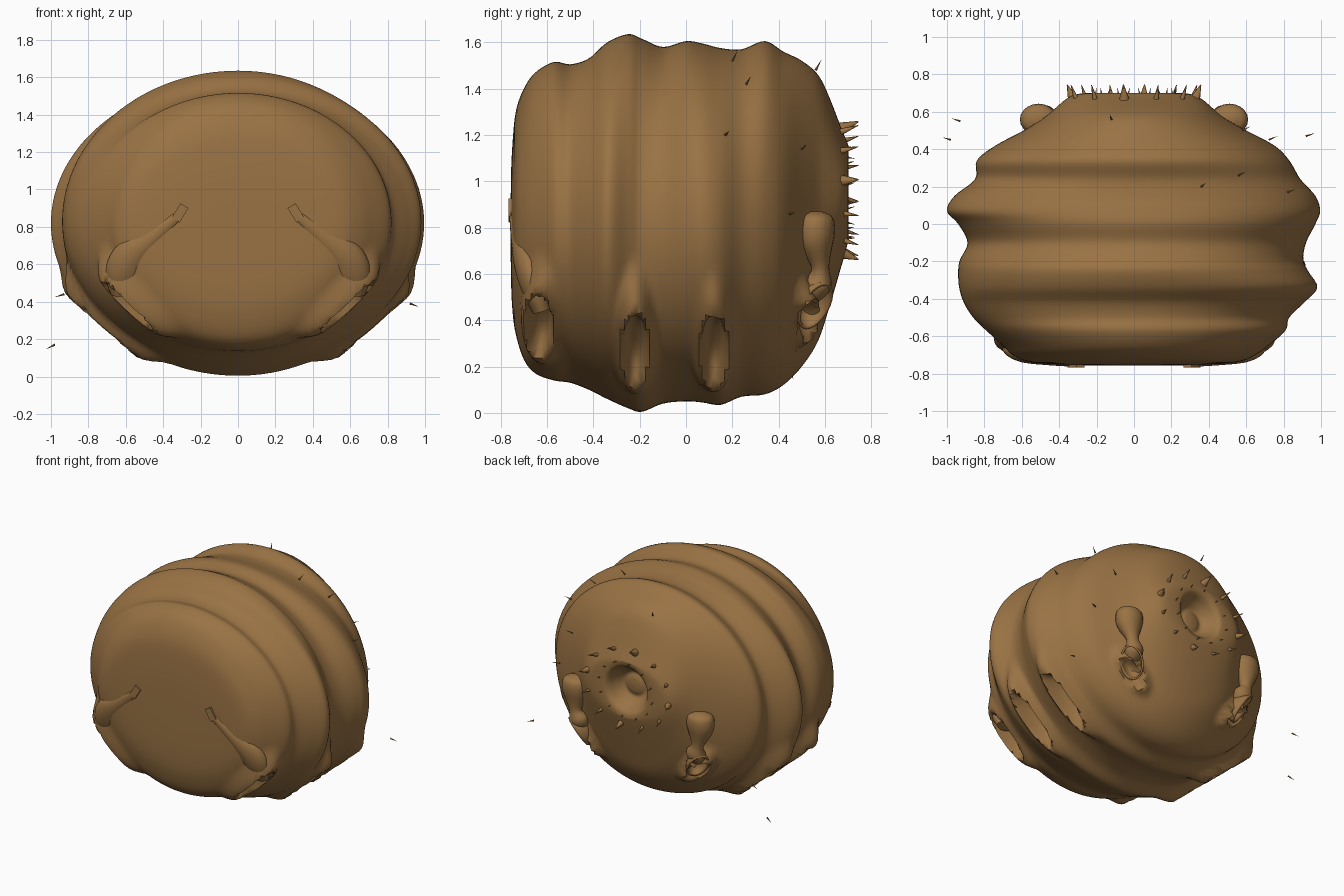
import bpy, bmesh, math
from mathutils import Vector

default = bpy.data.objects.get("Cube")
if default:
    bpy.data.objects.remove(default, do_unlink=True)

# One warm brown skin colour
skin = bpy.data.materials.new("brown_skin")
skin.use_nodes = True
colour = (0.32, 0.17, 0.058, 1)
skin.diffuse_color = colour
shader = next(n for n in skin.node_tree.nodes if n.type == 'BSDF_PRINCIPLED')
shader.inputs["Base Color"].default_value = colour
shader.inputs["Roughness"].default_value = 0.7


def finish(bm, name, angle=50):
    """Turn a bmesh into a named, coloured, smooth object."""
    bmesh.ops.recalc_face_normals(bm, faces=bm.faces)
    mesh = bpy.data.meshes.new(name)
    bm.to_mesh(mesh)
    bm.free()
    mesh.materials.append(skin)
    obj = bpy.data.objects.new(name, mesh)
    bpy.context.collection.objects.link(obj)
    bpy.ops.object.select_all(action='DESELECT')
    obj.select_set(True)
    bpy.context.view_layer.objects.active = obj
    bpy.ops.object.shade_smooth_by_angle(angle=math.radians(angle))
    return obj


def loft(bm, rings):
    """Skin a list of vertex rings and close both ends."""
    loops = [[bm.verts.new(p) for p in ring] for ring in rings]
    for a, b in zip(loops, loops[1:]):
        for i in range(len(a)):
            j = (i + 1) % len(a)
            bm.faces.new((a[i], a[j], b[j], b[i]))
    bm.faces.new(loops[0])
    bm.faces.new(loops[-1])


def spline(rows, steps):
    """Smooth interpolation through rows of numbers."""
    out = []
    last = len(rows) - 1
    for i in range(last):
        p, q, r, s = (rows[max(0, min(last, i + k))] for k in (-1, 0, 1, 2))
        for n in range(steps):
            t = n / steps
            out.append([0.5 * (2 * b + (c - a) * t + (2 * a - 5 * b + 4 * c - d) * t * t
                               + (3 * b - a - 3 * c + d) * t ** 3)
                        for a, b, c, d in zip(p, q, r, s)])
    return out + [list(rows[-1])]


def tube(bm, rows, sides=20, flat=1.0):
    """Tapered tube through (x, y, z, radius) rows, flattened along y."""
    path = spline(rows, 5)
    rings = []
    for k, row in enumerate(path):
        a, b = path[max(k - 1, 0)], path[min(k + 1, len(path) - 1)]
        along = (Vector(b[:3]) - Vector(a[:3])).normalized()
        side = along.cross(Vector((0, 1, 0))).normalized()
        up = side.cross(along)
        ring = []
        for i in range(sides):
            t = math.tau * i / sides
            ring.append(Vector(row[:3]) + row[3] * (side * math.cos(t) + up * math.sin(t) * flat))
        rings.append(ring)
    loft(bm, rings)


def cone(bm, base, direction, radius, length, sides=8):
    """Pointed bristle starting at base."""
    direction = Vector(direction).normalized()
    turn = direction.to_track_quat('Z', 'Y').to_matrix().to_4x4()
    turn.translation = Vector(base) + direction * length / 2
    bmesh.ops.create_cone(bm, cap_ends=True, segments=sides, radius1=radius,
                          radius2=radius * 0.1, depth=length, matrix=turn)


# Body: stations of y, top, bottom, right width, left width
stations = [
    (-.757, .81, .79, .01, .01), (-.756, 1.0, .6, .22, .22), (-.75, 1.15, .45, .44, .44),
    (-.735, 1.3, .34, .57, .57), (-.70, 1.4, .23, .65, .65), (-.65, 1.47, .17, .7, .72),
    (-.57, 1.515, .14, .79, .81), (-.5, 1.505, .13, .86, .83), (-.42, 1.53, .1, .91, .91),
    (-.34, 1.6, .06, .935, .98), (-.25, 1.635, .02, .94, .93), (-.19, 1.615, .005, .93, .905),
    (-.1, 1.58, .04, .89, .92), (0, 1.605, .05, .94, .97), (.07, 1.595, .045, 1, .995),
    (.15, 1.575, .035, .96, .97), (.24, 1.57, .07, .85, .89), (.34, 1.605, .08, .84, .83),
    (.42, 1.56, .12, .74, .75), (.5, 1.52, .2, .59, .6), (.57, 1.46, .31, .48, .48),
    (.62, 1.36, .46, .42, .42), (.67, 1.23, .63, .36, .36), (.695, 1.17, .72, .3, .3)]
# Mouth: lip, crater and central mound, as (y, radius)
mouth = [(.70, .2), (.685, .165), (.63, .13), (.59, .09), (.6, .05), (.605, .005)]
stations += [(y, .95 + r, .95 - r, r, r) for y, r in mouth]

SIDES = 128
rings = []
for y, top, bottom, right, left in spline(stations, 5):
    mid, high = (top + bottom) / 2, (top - bottom) / 2
    ring = []
    for i in range(SIDES):
        t = math.tau * i / SIDES
        c = math.cos(t)
        ring.append(Vector((c * (left if c > 0 else right), y, mid + high * math.sin(t))))
    rings.append(ring)

# Leg sockets: centre, outward direction, half length, half width, depth
sockets = [
    ((.59, -.64, .37), (.66, -.25, -.7), .21, .07, .1),
    ((.725, -.22, .265), (.66, 0, -.75), .25, .065, .1),
    ((.73, .12, .265), (.66, 0, -.75), .25, .065, .1),
    ((.47, .54, .4), (.55, .65, -.55), .13, .06, .08)]


def press_socket(p, centre, out, half_long, half_wide, depth, sign):
    """Raise a flat rim around a socket and hollow its middle."""
    centre = Vector((centre[0] * sign, *centre[1:]))
    out = Vector((out[0] * sign, *out[1:])).normalized()
    across = Vector((0, 1, 0))
    across = (across - out * across.dot(out)).normalized()
    along = across.cross(out)
    d = p - centre
    height = d.dot(out)
    if abs(height) > .35:
        return
    r = math.hypot(d.dot(along) / half_long, d.dot(across) / half_wide)
    if r < .9:
        p += out * (-depth * (1 - (r / .9) ** 4) - height)
    elif r < 1.6:
        f = (1.6 - r) / .7
        p -= out * height * f * f * (3 - 2 * f)


for ring in rings:
    for p in ring:
        for socket in sockets:
            press_socket(p, *socket, 1 if p.x > 0 else -1)
        p.z = max(p.z, 0)
bm = bmesh.new()
loft(bm, rings)
finish(bm, "body", 60)

for sign, side in ((1, "left"), (-1, "right")):
    # Front limb sweeping up the face to a small square tip
    bm = bmesh.new()
    tube(bm, [(sign * .61, -.62, .44, .07), (sign * .61, -.655, .55, .1), (sign * .57, -.69, .65, .09),
              (sign * .46, -.725, .74, .05), (sign * .33, -.745, .85, .03)], flat=.6)
    finish(bm, side + "_front_limb")
    bm = bmesh.new()
    bmesh.ops.create_cube(bm, size=1)
    bmesh.ops.scale(bm, vec=(.05, .03, .09), verts=bm.verts)
    tip = finish(bm, side + "_front_limb_tip", 30)
    tip.location = (sign * .31, -.752, .875)
    tip.rotation_euler = (0, sign * -.55, 0)

    # Rear limb: flared fan pinched in the middle
    bm = bmesh.new()
    tube(bm, [(sign * .51, .56, .87, .03), (sign * .51, .56, .84, .09), (sign * .51, .56, .75, .095),
              (sign * .5, .58, .63, .045), (sign * .48, .57, .56, .07), (sign * .47, .53, .5, .05)], flat=.85)
    finish(bm, side + "_rear_limb")

    # Open cup at the foot of the rear limb
    bm = bmesh.new()
    bmesh.ops.create_uvsphere(bm, u_segments=24, v_segments=16, radius=1)
    bmesh.ops.delete(bm, geom=[v for v in bm.verts if v.co.z > .1], context='VERTS')
    bmesh.ops.scale(bm, vec=(.08, .12, .1), verts=bm.verts)
    cup = finish(bm, side + "_rear_foot_cup")
    cup.location = (sign * .49, .56, .46)
    cup.rotation_euler = Vector((sign * .65, .5, -.55)).to_track_quat('Z', 'Y').to_euler()
    shell = cup.modifiers.new("thickness", 'SOLIDIFY')
    shell.thickness = .012

# Bristles circling the mouth
bm = bmesh.new()
for i in range(12):
    t = math.tau * (i + .3) / 12
    c, s = math.cos(t), math.sin(t)
    big = i % 3 == 0
    cone(bm, (.33 * c, .665, .96 + .27 * s), (.4 * c, 1, .4 * s), .028 if big else .015, .085)
    cone(bm, (.22 * c, .685, .95 + .2 * s), (.3 * s, 1, .3 * c), .006, .045)
finish(bm, "mouth_bristles")

# Sparse fine hairs around the rear half
hairs = [(.36, .2, 1.52), (.56, .26, 1.42), (.82, .17, 1.2), (-.12, .56, 1.48), (.58, .5, 1.14),
         (.72, .45, .86), (-.98, .45, .17), (.92, .47, .39), (-.93, .55, .44)]
bm = bmesh.new()
for x, y, z in hairs:
    cone(bm, (x, y, z), (x, .3, (z - .8) * .8), .006, .05, 6)
finish(bm, "fine_hairs")
